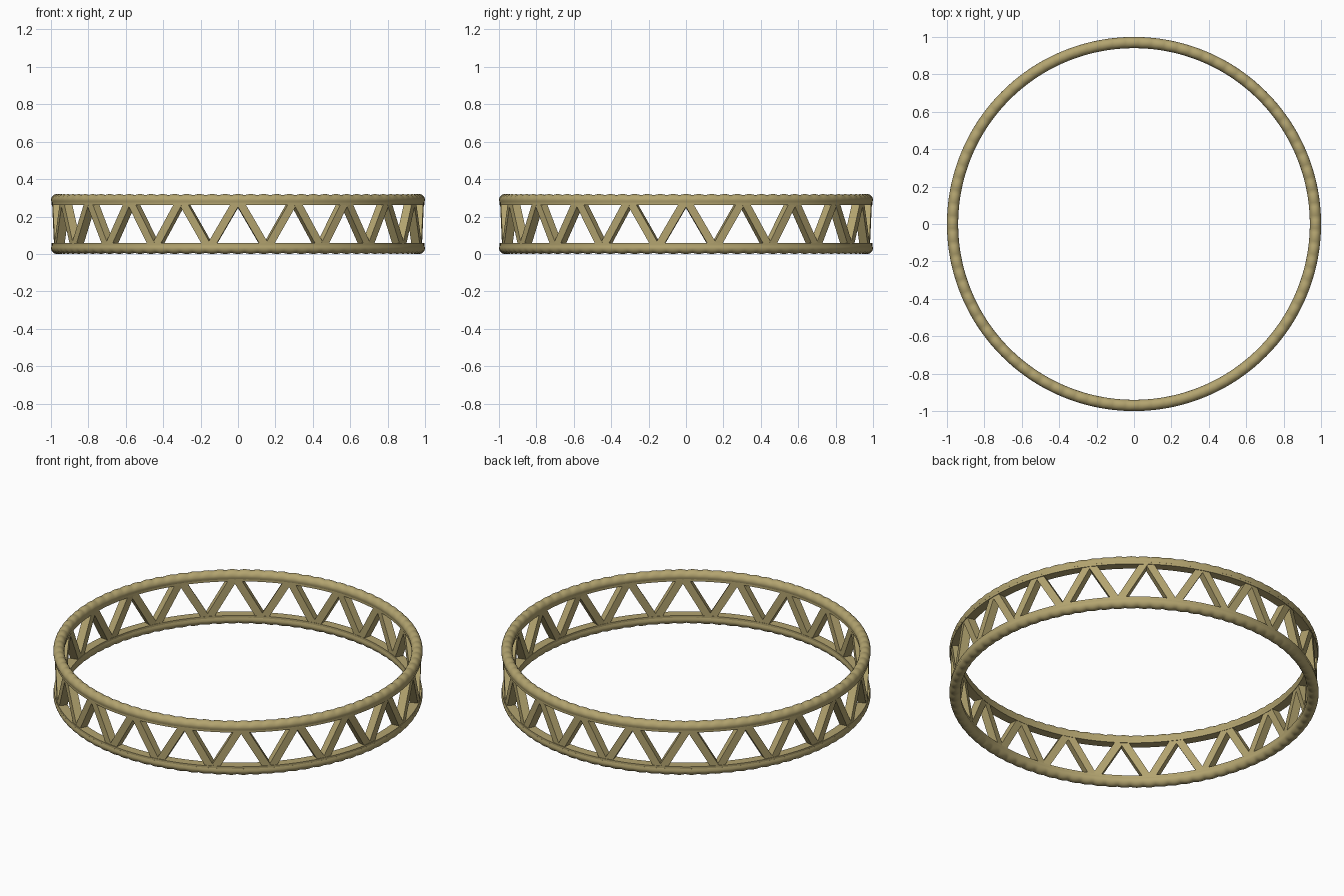
import bpy, bmesh, math
from mathutils import Vector, Matrix

if "Cube" in bpy.data.objects:
    bpy.data.objects.remove(bpy.data.objects["Cube"])

R, HEIGHT = 0.97, 0.32      # centre radius and total height
HALF = 0.03                 # half width of each hoop
BUMPS, STEPS = 88, 6        # rope-like scallops round each hoop
TRIANGLES = 20

mat = bpy.data.materials.new("brass")
mat.diffuse_color = (0.45, 0.37, 0.16, 1)
mat.use_nodes = True
mat.node_tree.nodes["Principled BSDF"].inputs["Base Color"].default_value = mat.diffuse_color


def finish(bm, name, smooth):
    bmesh.ops.recalc_face_normals(bm, faces=bm.faces)
    me = bpy.data.meshes.new(name)
    bm.to_mesh(me)
    bm.free()
    ob = bpy.data.objects.new(name, me)
    bpy.context.collection.objects.link(ob)
    me.materials.append(mat)
    if smooth:
        bpy.context.view_layer.objects.active = ob
        ob.select_set(True)
        bpy.ops.object.shade_smooth_by_angle(angle=math.radians(35))
        ob.select_set(False)
    return ob


def sweep(name, profile, count, flip, smooth=True):
    """Sweep profile(angle) -> [(r, z)] round the z axis; flip mirrors it to the bottom."""
    bm = bmesh.new()
    loops = []
    for i in range(count):
        a = 2 * math.pi * i / count
        loops.append([bm.verts.new((r * math.cos(a), r * math.sin(a),
                                    HEIGHT - z if flip else z))
                      for r, z in profile(a)])
    for i in range(count):
        p, q = loops[i], loops[(i + 1) % count]
        for j in range(len(p)):
            k = (j + 1) % len(p)
            bm.faces.new((p[j], p[k], q[k], q[j]))
    return finish(bm, name, smooth)


def rope_profile(a):
    # rounded bar with a flat underside; only the crown is scalloped
    wave = 0.006 * (1 - abs(math.cos(BUMPS * a / 2)))
    pts = [(R - HALF + 0.004, 0.274), (R + HALF - 0.004, 0.274)]
    for j in range(13):
        t = math.pi * j / 12
        z = 0.287 + (0.033 - wave) * math.sin(t)
        pts.append((R + HALF * math.cos(t), z))
    return pts


def band_profile(a):
    return [(R - 0.026, 0.262), (R + 0.026, 0.262), (R + 0.026, 0.28), (R - 0.026, 0.28)]


# Upper and lower hoops with their flat backing bands
for label, flip in (("upper", False), ("lower", True)):
    sweep(label + "_hoop", rope_profile, BUMPS * STEPS, flip)
    sweep(label + "_band", band_profile, 120, flip)

# Zigzag struts between the hoops
bm = bmesh.new()


def ring_point(a, z):
    return Vector((R * math.cos(a), R * math.sin(a), z))


step = math.pi / TRIANGLES
for i in range(TRIANGLES):
    apex = -math.pi / 2 + 2 * step * i
    for side in (-1, 1):
        top = ring_point(apex, 0.29)
        foot = ring_point(apex + side * step, 0.03)
        mid, along = (top + foot) / 2, top - foot
        x = along.normalized()
        out = Vector((mid.x, mid.y, 0))
        y = (out - x * out.dot(x)).normalized()
        z = x.cross(y)
        m = Matrix((x, y, z)).transposed().to_4x4()
        m.translation = mid
        bmesh.ops.create_cube(bm, size=1, matrix=m @ Matrix.Diagonal(
            (along.length, 0.046, 0.042, 1)))
finish(bm, "zigzag_struts", False)
